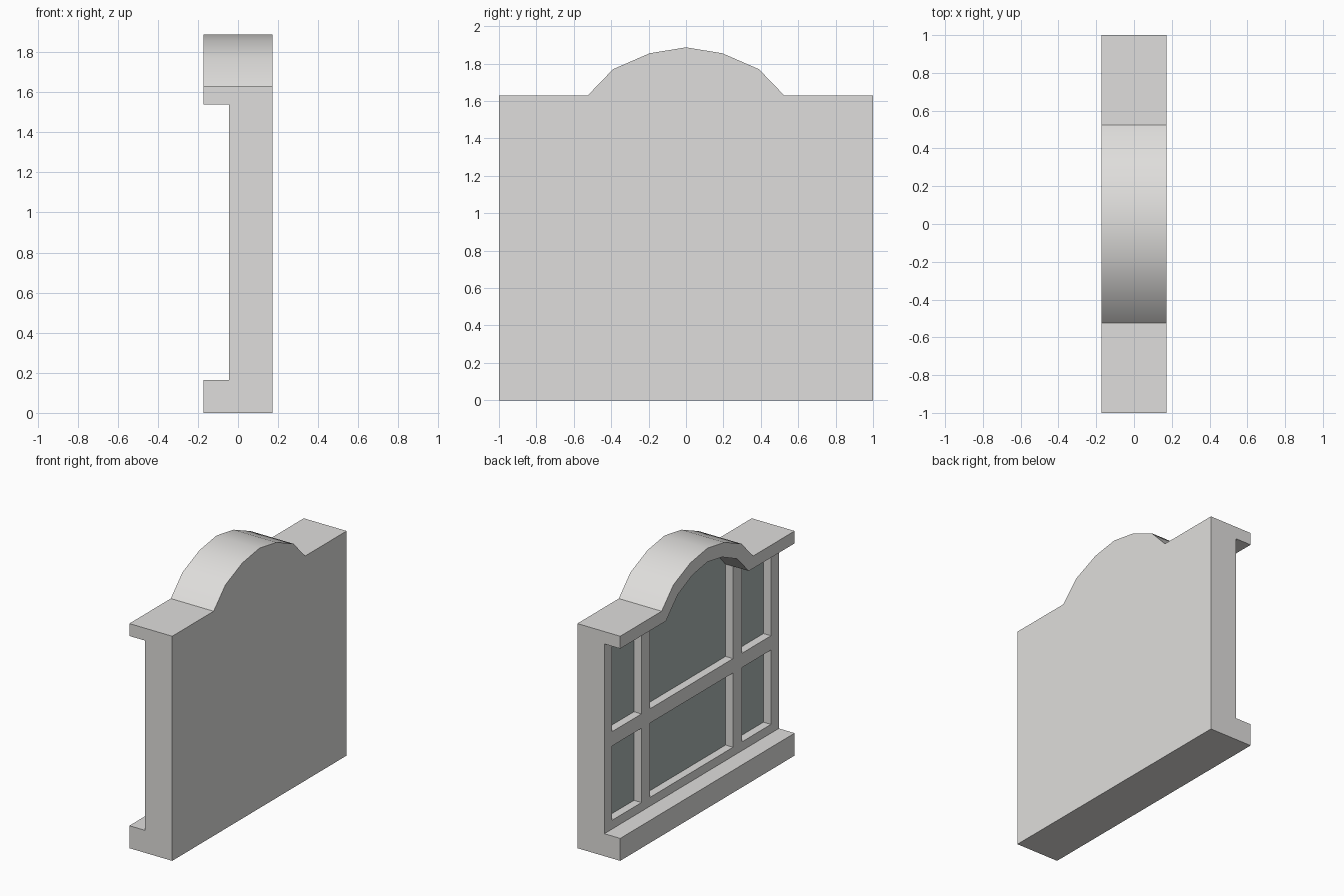
import bpy
import bmesh
import math

if "Cube" in bpy.data.objects:
    bpy.data.objects.remove(bpy.data.objects["Cube"], do_unlink=True)


def material(name, rgb):
    mat = bpy.data.materials.new(name)
    mat.use_nodes = True
    mat.diffuse_color = (*rgb, 1)
    mat.node_tree.nodes["Principled BSDF"].inputs["Base Color"].default_value = (*rgb, 1)
    return mat


stone = material("pale stone", (0.74, 0.73, 0.715))
glass = material("grey green glass", (0.41, 0.475, 0.46))


def prism(name, profile, x0, x1, mat):
    """Extrude a (y, z) outline from x0 to x1."""
    bm = bmesh.new()
    face = bm.faces.new([bm.verts.new((x0, y, z)) for y, z in profile])
    side = bmesh.ops.extrude_face_region(bm, geom=[face])["geom"]
    moved = [v for v in side if isinstance(v, bmesh.types.BMVert)]
    bmesh.ops.translate(bm, verts=moved, vec=(x1 - x0, 0, 0))
    bmesh.ops.recalc_face_normals(bm, faces=bm.faces)
    mesh = bpy.data.meshes.new(name)
    bm.to_mesh(mesh)
    bm.free()
    mesh.materials.append(mat)
    obj = bpy.data.objects.new(name, mesh)
    bpy.context.collection.objects.link(obj)
    return obj


def box(y0, y1, z0, z1):
    return [(y0, z0), (y1, z0), (y1, z1), (y0, z1)]


def arch(half):
    """Mirror the right half of an arch into a full run from +y to -y."""
    return half + [(-y, z) for y, z in reversed(half[:-1])]


FRONT, FRAME, PANE, BACK = -0.172, -0.045, 0.015, 0.172
SILL, SPRING, TOP = 0.163, 1.54, 1.63
outer = arch([(0.525, TOP), (0.39, 1.77), (0.195, 1.855), (0, 1.887)])
inner = arch([(0.475, SPRING), (0.34, 1.68), (0.17, 1.758), (0, 1.787)])

# Wall block with an arched top
wall = prism("window_wall", [(-1, 0), (1, 0), (1, TOP)] + outer + [(-1, TOP)],
             FRONT, BACK, stone)

# Recess between the sill and the coping, open at both ends
recess = [(-1.1, SILL), (1.1, SILL), (1.1, SPRING)] + inner + [(-1.1, SPRING)]
cutters = [prism("recess_cutter", recess, FRONT - 0.1, FRAME, stone)]

# Six pane openings: two narrow sides and a wide middle, in two rows
low, high = (0.227, 0.766), (0.87, SPRING)
panes = {"middle_lower": box(-0.475, 0.475, *low),
         "middle_upper": [(-0.475, high[0]), (0.475, high[0])] + inner}
for side, sign in (("left", 1), ("right", -1)):
    for row, span in (("lower", low), ("upper", high)):
        y0, y1 = sorted((sign * 0.575, sign * 0.91))
        panes[f"{side}_{row}"] = box(y0, y1, *span)

for name, outline in panes.items():
    cutters.append(prism(f"{name}_cutter", outline, FRAME - 0.05, PANE + 0.003, stone))
    prism(f"{name}_glass", outline, PANE, PANE + 0.005, glass)

# Cut the recess and the openings
bpy.context.view_layer.objects.active = wall
for cutter in cutters:
    cutter.hide_render = True
    cut = wall.modifiers.new(cutter.name, 'BOOLEAN')
    cut.operation = 'DIFFERENCE'
    cut.solver = 'EXACT'
    cut.object = cutter
    bpy.ops.object.modifier_apply(modifier=cut.name)
    bpy.data.objects.remove(cutter, do_unlink=True)

# Smooth the arch, keep every other edge crisp
bpy.ops.object.select_all(action='DESELECT')
wall.select_set(True)
bpy.ops.object.shade_smooth_by_angle(angle=math.radians(30))
